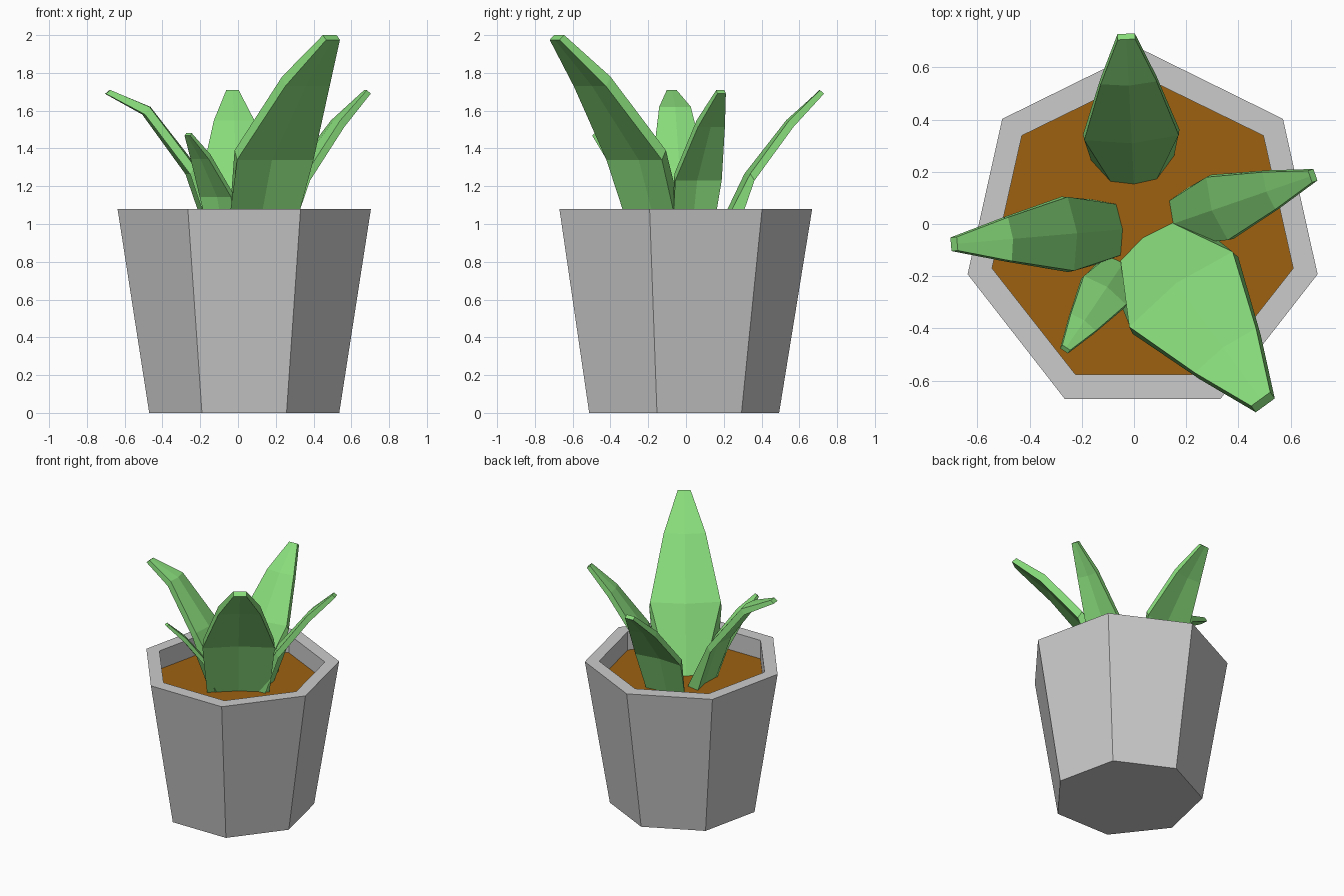
import bpy, bmesh, math
from mathutils import Vector

if "Cube" in bpy.data.objects:
    bpy.data.objects.remove(bpy.data.objects["Cube"])

SOIL_Z = 0.94


def material(name, rgb):
    m = bpy.data.materials.new(name)
    m.diffuse_color = (*rgb, 1)
    m.use_nodes = True
    m.node_tree.nodes["Principled BSDF"].inputs["Base Color"].default_value = m.diffuse_color
    return m


def loft(name, rings, mat=None):
    """Skin a list of equal-length rings and cap both ends."""
    bm = bmesh.new()
    vs = [[bm.verts.new(p) for p in ring] for ring in rings]
    n = len(vs[0])
    for a, b in zip(vs, vs[1:]):
        for i in range(n):
            j = (i + 1) % n
            bm.faces.new((a[i], a[j], b[j], b[i]))
    bm.faces.new(vs[0])
    bm.faces.new(vs[-1])
    bmesh.ops.recalc_face_normals(bm, faces=bm.faces)
    me = bpy.data.meshes.new(name)
    bm.to_mesh(me)
    bm.free()
    ob = bpy.data.objects.new(name, me)
    bpy.context.collection.objects.link(ob)
    if mat:
        me.materials.append(mat)
    return ob


def heptagon(rx, ry, z):
    angles = [math.pi / 2 + math.tau * i / 7 for i in range(7)]
    return [(0.033 + rx * math.cos(a), -0.036 + ry * math.sin(a), z) for a in angles]


green = material("leaf_green", (0.25, 0.72, 0.2))
brown = material("soil_brown", (0.34, 0.12, 0.005))

# seven-sided tapered pot with a recessed opening
loft("pot", [heptagon(0.516, 0.529, 0), heptagon(0.688, 0.704, 1.08),
             heptagon(0.592, 0.601, 1.08), heptagon(0.592, 0.601, 0.90)])

# soil slab
loft("soil", [heptagon(0.592, 0.601, 0.90), heptagon(0.592, 0.601, SOIL_Z)], brown)

# leaf stations: upper (out, up, half width), lower (out, up, half width), ridge
STATIONS = [((0.02, -0.01, 0.12), (0.14, -0.01, 0.215), 0.02),
            ((0.25, 0.45, 0.245), (0.28, 0.40, 0.25), 0.03),
            ((0.54, 0.84, 0.145), (0.57, 0.79, 0.145), 0.015),
            ((0.77, 1.06, 0.045), (0.80, 1.035, 0.045), 0.0)]


def leaf(name, x, y, azimuth, size, width, tip_shift=(0, 0)):
    a = math.radians(azimuth)
    out = Vector((math.cos(a), math.sin(a), 0))
    side = Vector((-math.sin(a), math.cos(a), 0))
    rings = []
    for k, (up, low, ridge) in enumerate(STATIONS):
        dx, dz = tip_shift if k == 3 else (0, 0)
        w_up = size if k == 0 else width

        def point(s, u):
            return (Vector((x, y, SOIL_Z + (s[1] + dz) * size))
                    + out * (s[0] + dx - (ridge if u == 0 else 0)) * size
                    + side * u * s[2] * (w_up if s is up else width))
        rings.append([point(up, u) for u in (1, 0, -1)] +
                     [point(low, u) for u in (-1, 0, 1)])
    loft(name, rings, green)


# five leaves fanning out from the soil
leaf("large_leaf", 0.033, -0.048, -54, 1.0, 1.0)
leaf("back_leaf", 0.0, 0.15, 93, 0.725, 0.74)
leaf("left_leaf", -0.04, -0.02, 185, 0.81, 0.58, (0.02, -0.11))
leaf("right_leaf", 0.147, 0.0, 19, 0.725, 0.52)
leaf("small_leaf", -0.04, -0.148, 236, 0.51, 0.40)
